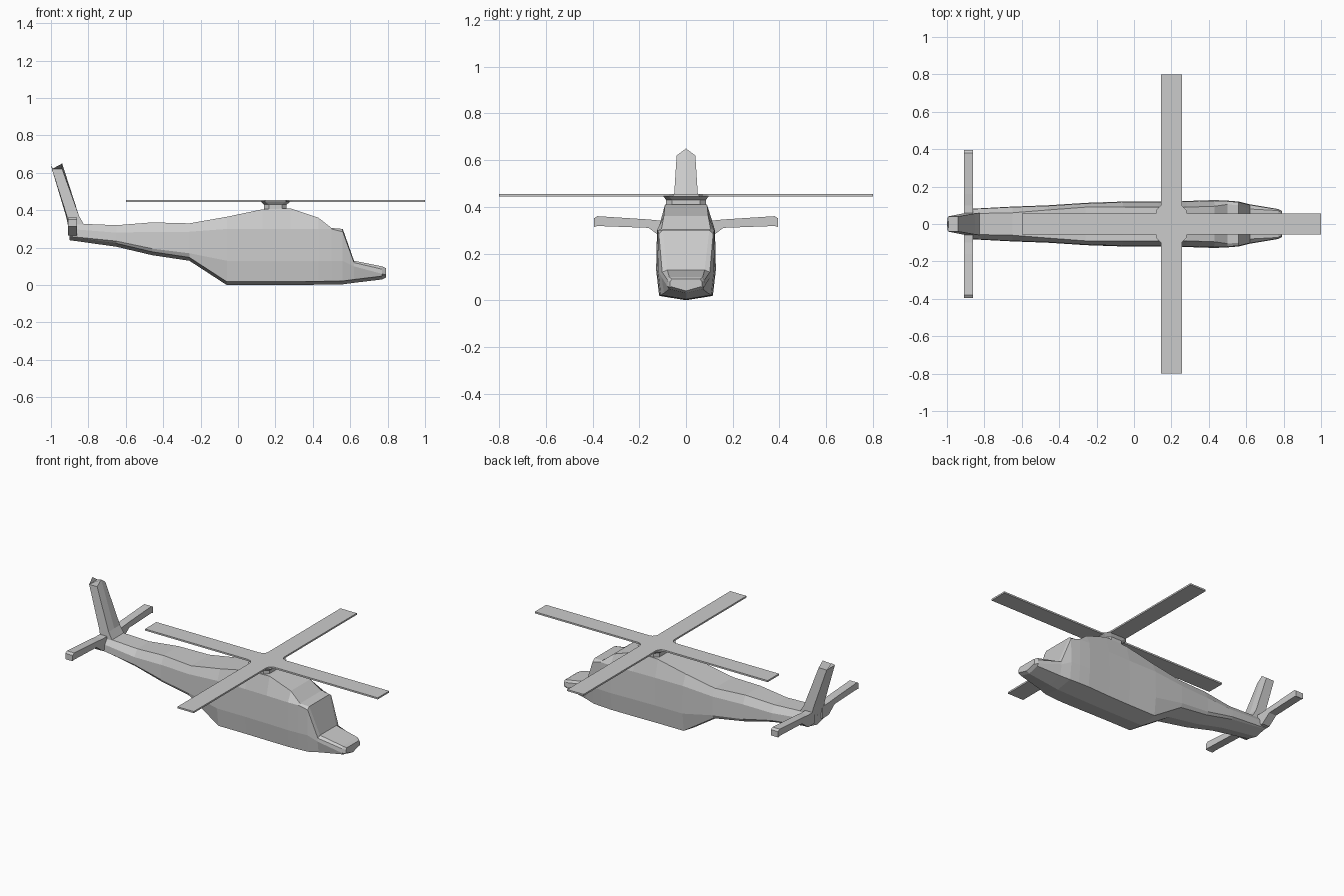
import bpy, bmesh, math

if "Cube" in bpy.data.objects:
    bpy.data.objects.remove(bpy.data.objects["Cube"])


def finish(name, bm):
    bmesh.ops.recalc_face_normals(bm, faces=bm.faces)
    mesh = bpy.data.meshes.new(name)
    bm.to_mesh(mesh)
    bm.free()
    ob = bpy.data.objects.new(name, mesh)
    bpy.context.collection.objects.link(ob)
    return ob


def loft(name, rings):
    """Skin closed rings of equal size and cap both ends."""
    bm = bmesh.new()
    vs = [[bm.verts.new(p) for p in r] for r in rings]
    n = len(vs[0])
    for a, b in zip(vs, vs[1:]):
        for i in range(n):
            j = (i + 1) % n
            bm.faces.new((a[i], a[j], b[j], b[i]))
    bm.faces.new(vs[0])
    bm.faces.new(vs[-1][::-1])
    return finish(name, bm)


# Fuselage stations: x, keel z, lower side z, shoulder z, roof z, half width, roof half width
stations = [
    (0.79, .04, .055, .08, .09, .070, .060),
    (0.77, .03, .06, .085, .10, .080, .072),
    (0.62, .012, .10, .12, .13, .105, .08),
    (0.56, .004, .13, .285, .30, .120, .10),
    (0.50, .003, .13, .30, .305, .125, .105),
    (0.43, .002, .13, .30, .36, .128, .095),
    (0.28, 0, .13, .30, .41, .123, .09),
    (0.13, 0, .13, .30, .405, .12, .09),
    (-0.06, 0, .13, .30, .365, .12, .09),
    (-0.26, .13, .17, .285, .33, .113, .09),
    (-0.46, .16, .195, .285, .335, .10, .075),
    (-0.65, .205, .235, .28, .32, .093, .06),
    (-0.90, .24, .26, .30, .33, .08, .055),
]


def hull_ring(x, keel, low, shoulder, roof, w, wt):
    half = [(w * 0.9, keel + .018), (w, low), (w * 0.97, shoulder), (wt, roof)]
    return ([(x, 0, keel)] + [(x, y, z) for y, z in half]
            + [(x, -y, z) for y, z in reversed(half)])


loft("fuselage", [hull_ring(*s) for s in stations])

# Swept tail fin with a peaked tip: rear x, front x, half width, edge z, centre z
fin = [(-0.90, -0.81, .06, .30, .30), (-0.915, -0.85, .056, .37, .37),
       (-0.995, -0.94, .04, .62, .65)]
loft("tail_fin", [[(r, -w, z), (r - .005, 0, zc), (r, w, z),
                   (f, w, z), (f, 0, zc), (f, -w, z)] for r, f, w, z, zc in fin])

# Horizontal stabilisers with flared roots: y, bottom z, top z
for side, label in ((1, "left"), (-1, "right")):
    span = [(.04, .265, .34), (.10, .265, .34), (.16, .31, .346), (.38, .318, .36), (.395, .314, .35)]
    loft("stabiliser_" + label, [[(-.91, side * y, a), (-.86, side * y, a),
                                  (-.86, side * y, b), (-.91, side * y, b)]
                                 for y, a, b in span])

# Rotor hub flaring up to the blades: z, half length, half width
hub = [(.39, .06, .085), (.43, .06, .085), (.447, .08, .10)]
loft("rotor_hub", [[(.2 + sx * (h - cx), sy * (w - cy), z)
                    for sx, sy, cx, cy in ((1, -1, .025, 0), (1, -1, 0, .025), (1, 1, 0, .025), (1, 1, .025, 0),
                                           (-1, 1, .025, 0), (-1, 1, 0, .025), (-1, -1, 0, .025), (-1, -1, .025, 0))]
                   for z, h, w in hub])

# Cross-shaped main rotor with curved inner corners
half, length, fillet = .056, .8, .035
corner = [(half + fillet * (1 - math.cos(t)), half + fillet * (1 - math.sin(t)))
          for t in (math.radians(a) for a in (0, 30, 60, 90))]
quarter = [(length, -half), (length, half)] + corner[::-1]
corner_sorted = sorted(corner, key=lambda p: -p[0])
quarter = [(length, -half), (length, half)] + corner_sorted
outline = []
for k in range(4):
    c, s = (1, 0, -1, 0)[k], (0, 1, 0, -1)[k]
    outline += [(.2 + c * x - s * y, s * x + c * y) for x, y in quarter]
loft("main_rotor", [[(x, y, z) for x, y in outline] for z in (.445, .455)])
